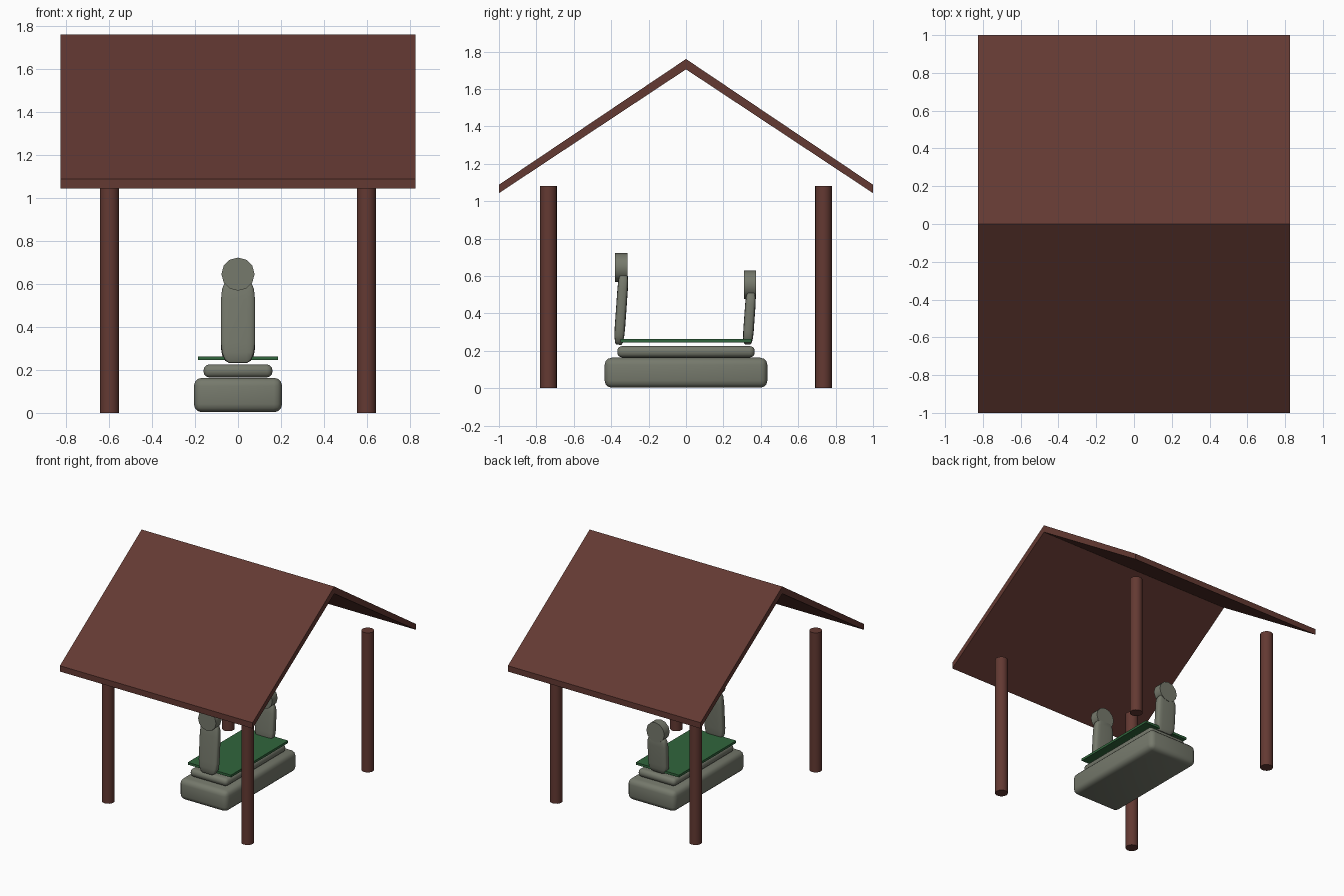
import bpy, bmesh, math
from mathutils import Matrix, Vector

if "Cube" in bpy.data.objects:
    bpy.data.objects.remove(bpy.data.objects["Cube"])


def material(name, rgb):
    m = bpy.data.materials.new(name)
    m.diffuse_color = (*rgb, 1)
    m.use_nodes = True
    m.node_tree.nodes["Principled BSDF"].inputs["Base Color"].default_value = m.diffuse_color
    return m


WOOD = material("red_brown_wood", (0.125, 0.041, 0.032))
STONE = material("grey_stone", (0.180, 0.192, 0.150))
GREEN = material("green_cloth", (0.030, 0.130, 0.045))


def finish(bm, name, mat, smooth=False):
    bmesh.ops.recalc_face_normals(bm, faces=bm.faces)
    me = bpy.data.meshes.new(name)
    bm.to_mesh(me)
    bm.free()
    me.materials.append(mat)
    ob = bpy.data.objects.new(name, me)
    bpy.context.collection.objects.link(ob)
    if smooth:
        bpy.ops.object.select_all(action='DESELECT')
        ob.select_set(True)
        bpy.context.view_layer.objects.active = ob
        bpy.ops.object.shade_smooth_by_angle(angle=math.radians(40))
    return ob


def block(name, size, centre, mat, bevel=0, tilt=0, stretch=False):
    """Box with rounded edges; stretch bevels before scaling."""
    bm = bmesh.new()
    bmesh.ops.create_cube(bm, size=1)

    def rounding():
        if bevel:
            bmesh.ops.bevel(bm, geom=bm.edges[:], offset=bevel, segments=3,
                            profile=0.5, affect='EDGES')

    if stretch:
        rounding()
    bmesh.ops.scale(bm, vec=Vector(size), verts=bm.verts)
    if not stretch:
        rounding()
    bm.transform(Matrix.Translation(centre) @ Matrix.Rotation(tilt, 4, 'X'))
    return finish(bm, name, mat, bevel > 0)


def cylinder(name, radius, depth, sides, centre, mat, rot=0):
    bm = bmesh.new()
    bmesh.ops.create_cone(bm, cap_ends=True, segments=sides, radius1=radius,
                          radius2=radius, depth=depth)
    bm.transform(Matrix.Translation(centre) @ Matrix.Rotation(rot, 4, 'X'))
    return finish(bm, name, mat, True)


# Gabled roof: one profile extruded along x
bm = bmesh.new()
profile = [(-1, 1.043), (0, 1.705), (1, 1.043), (1, 1.088), (0, 1.76), (-1, 1.088)]
ends = [[bm.verts.new((x, y, z)) for y, z in profile] for x in (-0.825, 0.825)]
for e in ends:
    for idx in ((0, 1, 4, 5), (1, 2, 3, 4)):
        bm.faces.new([e[i] for i in idx])
for i in range(6):
    j = (i + 1) % 6
    bm.faces.new((ends[0][i], ends[0][j], ends[1][j], ends[1][i]))
finish(bm, "gable_roof", WOOD)

# Four posts
for sx in (-1, 1):
    for sy in (-1, 1):
        cylinder("roof_post", 0.045, 1.08, 16, (sx * 0.597, sy * 0.735, 0.54), WOOD)

# Stone plinth, slab and green cover
block("stone_plinth", (0.41, 0.87, 0.16), (0, 0, 0.083), STONE, 0.038)
block("stone_slab", (0.32, 0.735, 0.06), (0, 0, 0.195), STONE, 0.026)
block("green_cover", (0.37, 0.70, 0.018), (0, 0, 0.254), GREEN)

# Tilted upright stones, each topped by a round disc
for label, y, z, h, disc_y, disc_z in (("front", -0.346, 0.427, 0.39, -0.346, 0.645),
                                       ("rear", 0.339, 0.376, 0.285, 0.342, 0.553)):
    block(label + "_upright_stone", (0.158, 0.056, h), (0, y, z), STONE,
          0.24, -0.07, True)
    cylinder(label + "_stone_disc", 0.077, 0.066, 12, (0, disc_y, disc_z),
             STONE, math.pi / 2)
